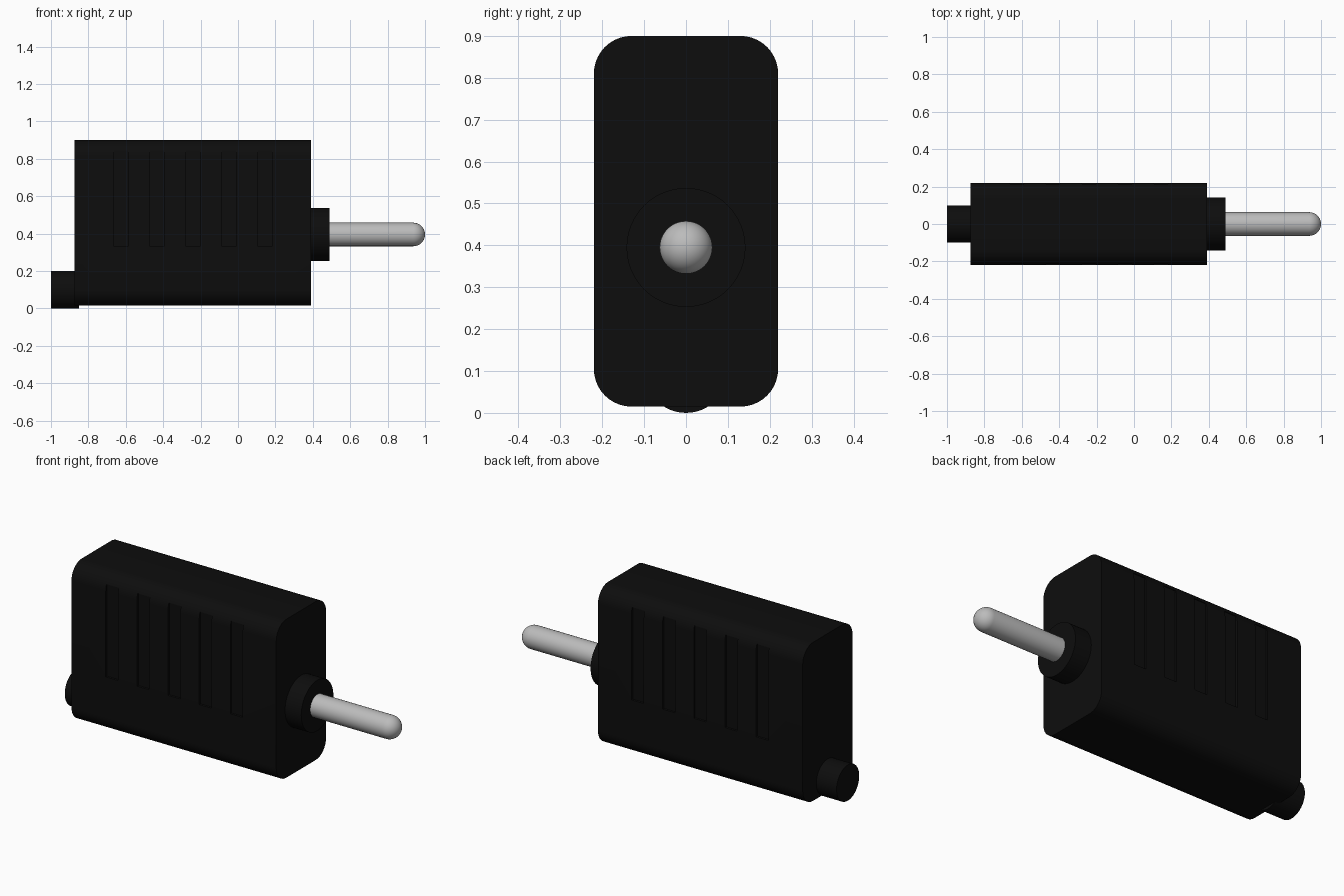
import bpy, bmesh, math
from mathutils import Matrix, Vector

if "Cube" in bpy.data.objects:
    bpy.data.objects.remove(bpy.data.objects["Cube"], do_unlink=True)


def make_material(name, value):
    mat = bpy.data.materials.new(name)
    mat.use_nodes = True
    colour = (value, value, value, 1)
    mat.diffuse_color = colour
    mat.node_tree.nodes["Principled BSDF"].inputs["Base Color"].default_value = colour
    return mat


black = make_material("black plastic", 0.004)
silver = make_material("silver metal", 0.5)


def finish(name, bm, mat, smooth=True):
    bmesh.ops.recalc_face_normals(bm, faces=bm.faces)
    mesh = bpy.data.meshes.new(name)
    bm.to_mesh(mesh)
    bm.free()
    mesh.materials.append(mat)
    obj = bpy.data.objects.new(name, mesh)
    bpy.context.collection.objects.link(obj)
    if smooth:
        bpy.ops.object.select_all(action="DESELECT")
        obj.select_set(True)
        bpy.context.view_layer.objects.active = obj
        bpy.ops.object.shade_smooth_by_angle(angle=math.radians(35))
    return obj


def add_box(bm, low, high):
    low, high = Vector(low), Vector(high)
    matrix = Matrix.Translation((low + high) / 2) @ Matrix.Diagonal((*(high - low), 1))
    return bmesh.ops.create_cube(bm, size=1, matrix=matrix)


def lathe_x(name, profile, z, mat):
    """Spin (x, radius) points about a lengthwise axis at height z."""
    bm = bmesh.new()
    verts = [bm.verts.new((x, 0, z + r)) for x, r in profile]
    edges = [bm.edges.new(pair) for pair in zip(verts, verts[1:])]
    bmesh.ops.spin(bm, geom=verts + edges, cent=(0, 0, z), axis=(1, 0, 0),
                   angle=math.tau, steps=48, use_duplicate=False)
    bmesh.ops.remove_doubles(bm, verts=bm.verts, dist=0.0001)
    return finish(name, bm, mat)


# Housing with rounded lengthwise edges
bm = bmesh.new()
add_box(bm, (-0.875, -0.22, 0.015), (0.39, 0.22, 0.9))
long_edges = [e for e in bm.edges if abs(e.verts[0].co.x - e.verts[1].co.x) > 1]
bmesh.ops.bevel(bm, geom=long_edges, offset=0.09, segments=10, profile=0.5, affect="EDGES")
housing = finish("housing", bm, black, smooth=False)

# Five shallow grip grooves on each broad side
bm = bmesh.new()
for i in range(5):
    x = -0.625 + i * 0.1925
    for side in (-1, 1):
        y0, y1 = sorted((side * 0.208, side * 0.3))
        add_box(bm, (x - 0.038, y0, 0.33), (x + 0.038, y1, 0.845))
cutter = finish("groove_cutter", bm, black, smooth=False)
cutter.hide_render = True
cutter.hide_viewport = True
cut = housing.modifiers.new("grip grooves", "BOOLEAN")
cut.operation = "DIFFERENCE"
cut.solver = "EXACT"
cut.object = cutter

# Apply the cut, then shade the housing
bpy.context.view_layer.update()
cut_mesh = bpy.data.meshes.new_from_object(
    housing.evaluated_get(bpy.context.evaluated_depsgraph_get()))
housing.modifiers.clear()
housing.data = cut_mesh
bpy.data.objects.remove(cutter, do_unlink=True)
bpy.ops.object.select_all(action="DESELECT")
housing.select_set(True)
bpy.context.view_layer.objects.active = housing
bpy.ops.object.shade_smooth_by_angle(angle=math.radians(35))

# Collar and cable stub
lathe_x("collar", [(0.37, 0), (0.37, 0.142), (0.49, 0.142), (0.49, 0)], 0.395, black)
lathe_x("cable_stub", [(-1, 0), (-1, 0.1), (-0.85, 0.1), (-0.85, 0)], 0.1, black)

# Metal pin with a domed tip
radius = 0.063
dome = [(1 - radius + radius * math.sin(a), radius * math.cos(a))
        for a in (i * math.pi / 24 for i in range(13))]
lathe_x("pin", [(0.47, 0), (0.47, radius)] + dome, 0.395, silver)
